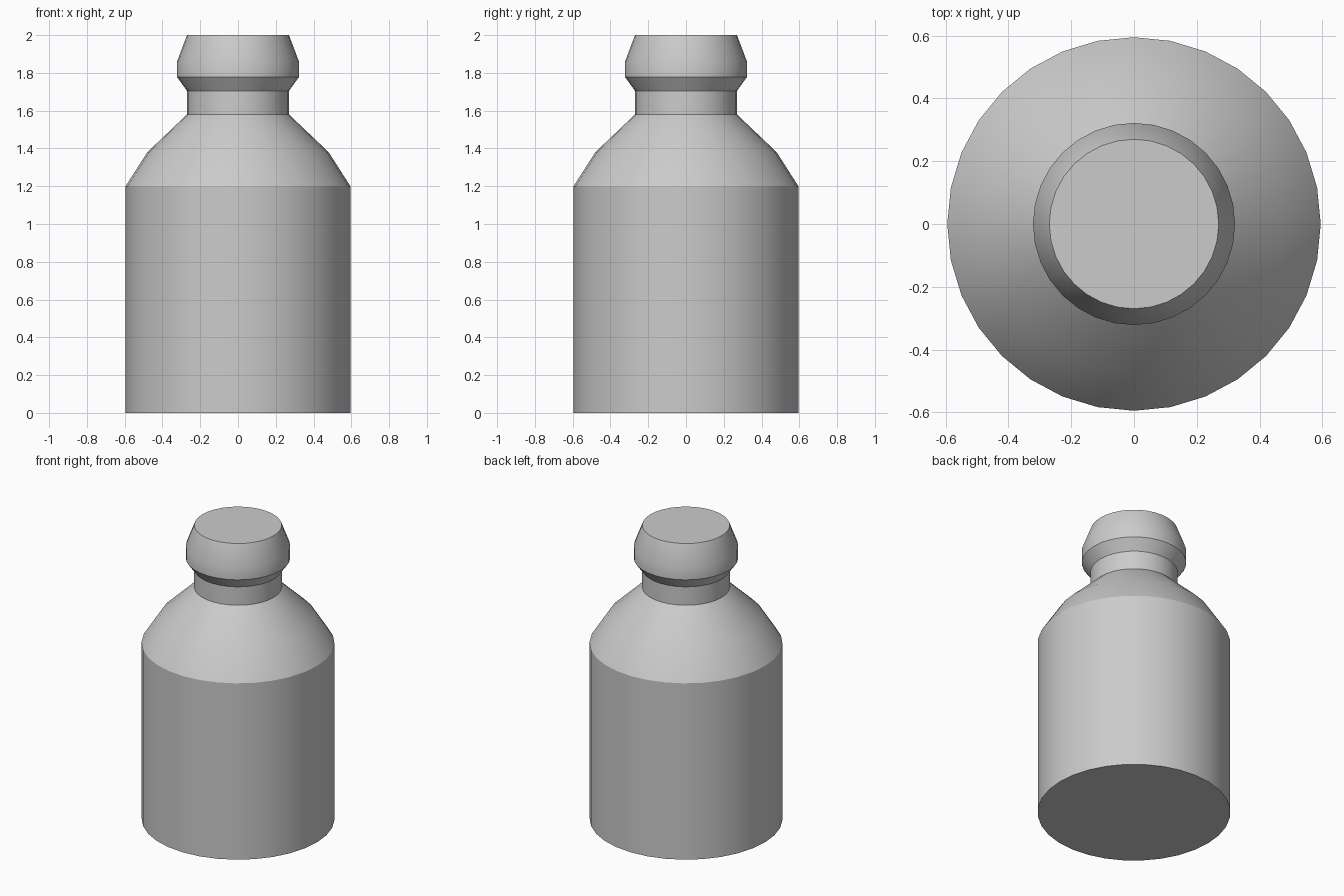
import bpy, bmesh
from math import sin, cos, pi, radians

if "Cube" in bpy.data.objects:
    bpy.data.objects.remove(bpy.data.objects["Cube"])

SIDES = 32


def lathe(name, profile):
    """Closed solid of revolution from (radius, height) points, bottom to top."""
    bm = bmesh.new()
    rings = [[bm.verts.new((r * cos(2 * pi * i / SIDES), r * sin(2 * pi * i / SIDES), z))
              for i in range(SIDES)] for r, z in profile]
    for low, high in zip(rings, rings[1:]):
        for i in range(SIDES):
            j = (i + 1) % SIDES
            bm.faces.new((low[i], low[j], high[j], high[i]))
    bm.faces.new(rings[0][::-1])
    bm.faces.new(rings[-1])
    mesh = bpy.data.meshes.new(name)
    bm.to_mesh(mesh)
    bm.free()
    obj = bpy.data.objects.new(name, mesh)
    bpy.context.collection.objects.link(obj)
    bpy.ops.object.select_all(action='DESELECT')
    obj.select_set(True)
    bpy.context.view_layer.objects.active = obj
    bpy.ops.object.shade_smooth_by_angle(angle=radians(28))
    return obj


# Bottle: straight body, two-step shoulder, neck, flared lip with tapered top
lathe("bottle", [
    (0.595, 0.0), (0.595, 1.2),
    (0.48, 1.38), (0.27, 1.58),
    (0.27, 1.705),
    (0.322, 1.777), (0.322, 1.862),
    (0.27, 2.0),
])
